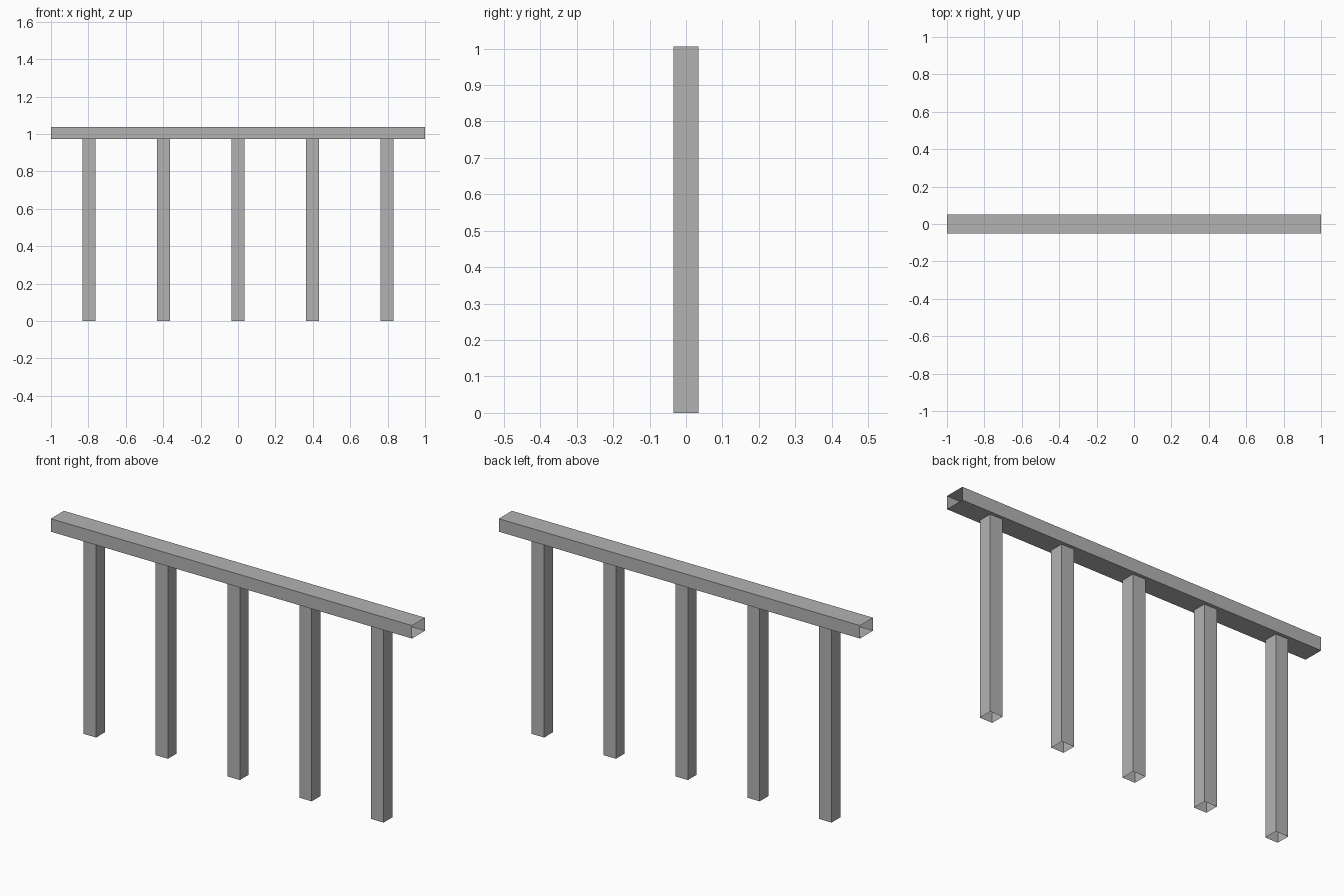
import bpy
import bmesh
from mathutils import Matrix, Vector

old = bpy.data.objects.get("Cube")
if old:
    bpy.data.objects.remove(old, do_unlink=True)

# One plain grey for the whole railing
GREY = (0.45, 0.45, 0.45, 1.0)
grey = bpy.data.materials.new("plain_grey")
grey.use_nodes = True
grey.diffuse_color = GREY
grey.node_tree.nodes["Principled BSDF"].inputs["Base Color"].default_value = GREY


def open_tube(name, size, centre, axis):
    """Box of thin walls, open at both ends along the given axis (0 = x, 2 = z)."""
    bm = bmesh.new()
    bmesh.ops.create_cube(bm, size=1.0, matrix=Matrix.Diagonal((*size, 1.0)))
    bm.normal_update()
    ends = [f for f in bm.faces if abs(f.normal[axis]) > 0.9]
    bmesh.ops.delete(bm, geom=ends, context="FACES_ONLY")
    mesh = bpy.data.meshes.new(name)
    bm.to_mesh(mesh)
    bm.free()
    mesh.materials.append(grey)
    obj = bpy.data.objects.new(name, mesh)
    obj.location = Vector(centre)
    bpy.context.collection.objects.link(obj)
    return obj


# Top rail, hollow with open ends
RAIL_BOTTOM, RAIL_TOP = 0.973, 1.038
open_tube("top_rail", (2.0, 0.103, RAIL_TOP - RAIL_BOTTOM),
          (0, 0, (RAIL_BOTTOM + RAIL_TOP) / 2), axis=0)

# Five hollow posts that reach halfway into the rail
POST_WIDTH, POST_GAP = 0.069, 0.398
POST_HEIGHT = (RAIL_BOTTOM + RAIL_TOP) / 2
for i in range(5):
    open_tube(f"post_{i + 1}", (POST_WIDTH, POST_WIDTH, POST_HEIGHT),
              ((i - 2) * POST_GAP, 0, POST_HEIGHT / 2), axis=2)
